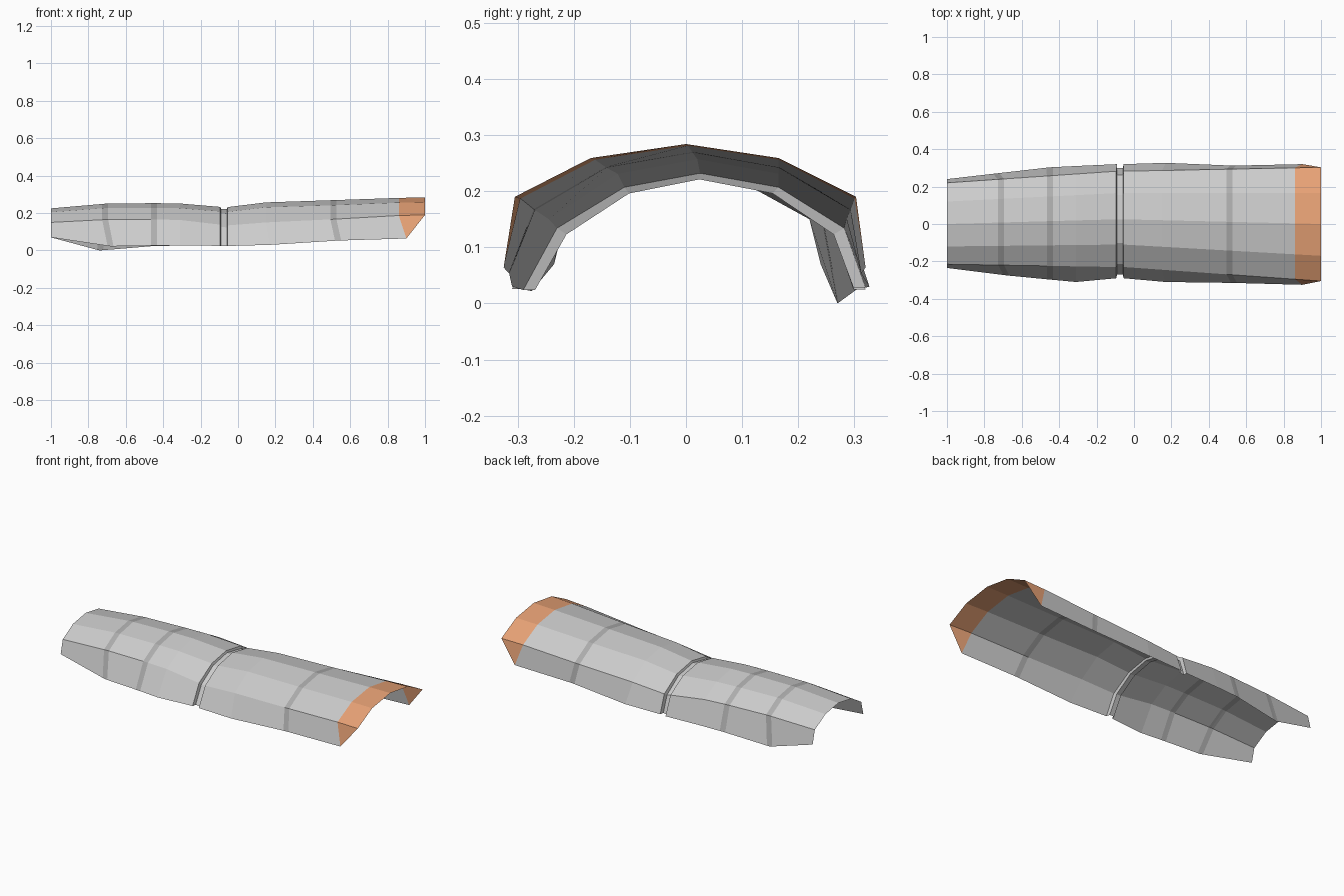
import bpy, bmesh

if "Cube" in bpy.data.objects:
    bpy.data.objects.remove(bpy.data.objects["Cube"])

# Stations: x, base (x, y, z) front side, base (x, y, z) back side, z of shoulder, upper, ridge
REAR = [
    (-1.0, (-1.0, -.235, .07), (-1.0, .24, .07), .15, .205, .225),
    (-.71, (-.68, -.275, .022), (-.74, .27, .0), .165, .227, .25),
    (-.45, (-.45, -.297, .026), (-.45, .303, .024), .166, .228, .253),
    (-.31, (-.31, -.31, .026), (-.31, .31, .026), .163, .226, .251),
    (-.095, (-.095, -.29, .025), (-.09, .32, .025), .138, .209, .233),
]
FRONT = [
    (-.055, (-.055, -.29, .024), (-.055, .32, .028), .134, .207, .232),
    (.15, (.17, -.31, .03), (.17, .327, .03), .15, .231, .257),
    (.51, (.535, -.315, .053), (.53, .312, .053), .167, .242, .269),
    (.86, (.9, -.325, .064), (.9, .32, .064), .187, .256, .281),
    (1.0, (.9, -.325, .064), (.9, .32, .064), .19, .259, .284),
]
# y of the five upper points at both ends of each half
REAR_Y = ((-.215, -.12, 0, .12, .22), (-.23, -.11, .025, .165, .282))
FRONT_Y = ((-.23, -.11, .025, .165, .282), (-.305, -.17, 0, .165, .303))


def lerp(a, b, t):
    return a + (b - a) * t


def section(st, ys, x0, x1):
    x, bl, br, sh, up, top = st
    t = (x - x0) / (x1 - x0)
    mid = [(x, lerp(a, b, t), z) for a, b, z in zip(*ys, (sh, up, top, up, sh))]
    return [bl, *mid, br]


def sections(stations, ys):
    return [section(s, ys, stations[0][0], stations[-1][0]) for s in stations]


def blend(secs, x):
    """Section of a half at any x along its ridge."""
    for a, b in zip(secs, secs[1:]):
        if a[3][0] <= x <= b[3][0]:
            t = (x - a[3][0]) / (b[3][0] - a[3][0])
            return [tuple(lerp(p, q, t) for p, q in zip(u, v)) for u, v in zip(a, b)]


def loft(name, secs, mat=None):
    bm = bmesh.new()
    rows = [[bm.verts.new(p) for p in s] for s in secs]
    for a, b in zip(rows, rows[1:]):
        for i in range(6):
            bm.faces.new((a[i], b[i], b[i + 1], a[i + 1]))
    bmesh.ops.remove_doubles(bm, verts=bm.verts, dist=1e-5)
    me = bpy.data.meshes.new(name)
    bm.to_mesh(me)
    bm.free()
    ob = bpy.data.objects.new(name, me)
    bpy.context.collection.objects.link(ob)
    if mat:
        me.materials.append(mat)
    return ob


def material(name, color):
    m = bpy.data.materials.new(name)
    m.diffuse_color = (*color, 1)
    m.use_nodes = True
    m.node_tree.nodes["Principled BSDF"].inputs["Base Color"].default_value = m.diffuse_color
    return m


def panels(name, secs, x0, x1):
    inner = [s for s in secs if x0 + .001 < s[3][0] < x1 - .001]
    loft(name, [blend(secs, x0), *inner, blend(secs, x1)])


orange = material("orange", (.8, .36, .18))
dark = material("dark_grey", (.42, .42, .42))
rear, front = sections(REAR, REAR_Y), sections(FRONT, FRONT_Y)
W = .016

# Rear half: plain panels separated by two darker bands
panels("rear_end_panel", rear, -1.0, -.71 - W)
panels("rear_middle_panel", rear, -.71 + W, -.45 - W)
panels("rear_inner_panel", rear, -.45 + W, -.095)
for i, x in enumerate((-.71, -.45)):
    loft(f"rear_band_{i + 1}", [blend(rear, x - W), rear[i + 1], blend(rear, x + W)], dark)

# Front half: plain panels, one darker band, coloured end
panels("front_inner_panel", front, -.055, .51 - W)
panels("front_outer_panel", front, .51 + W, .86)
loft("front_band", [blend(front, .51 - W), front[2], blend(front, .51 + W)], dark)
loft("front_end_trim", front[3:], orange)

# Sunken groove joining both halves
def sunk(sec, x):
    return [(x, .012 + (y - .012) * .93, z - .011 if 0 < i < 6 else z) for i, (_, y, z) in enumerate(sec)]


loft("joint_groove", [rear[-1], sunk(rear[-1], -.09), sunk(front[0], -.06), front[0]])
